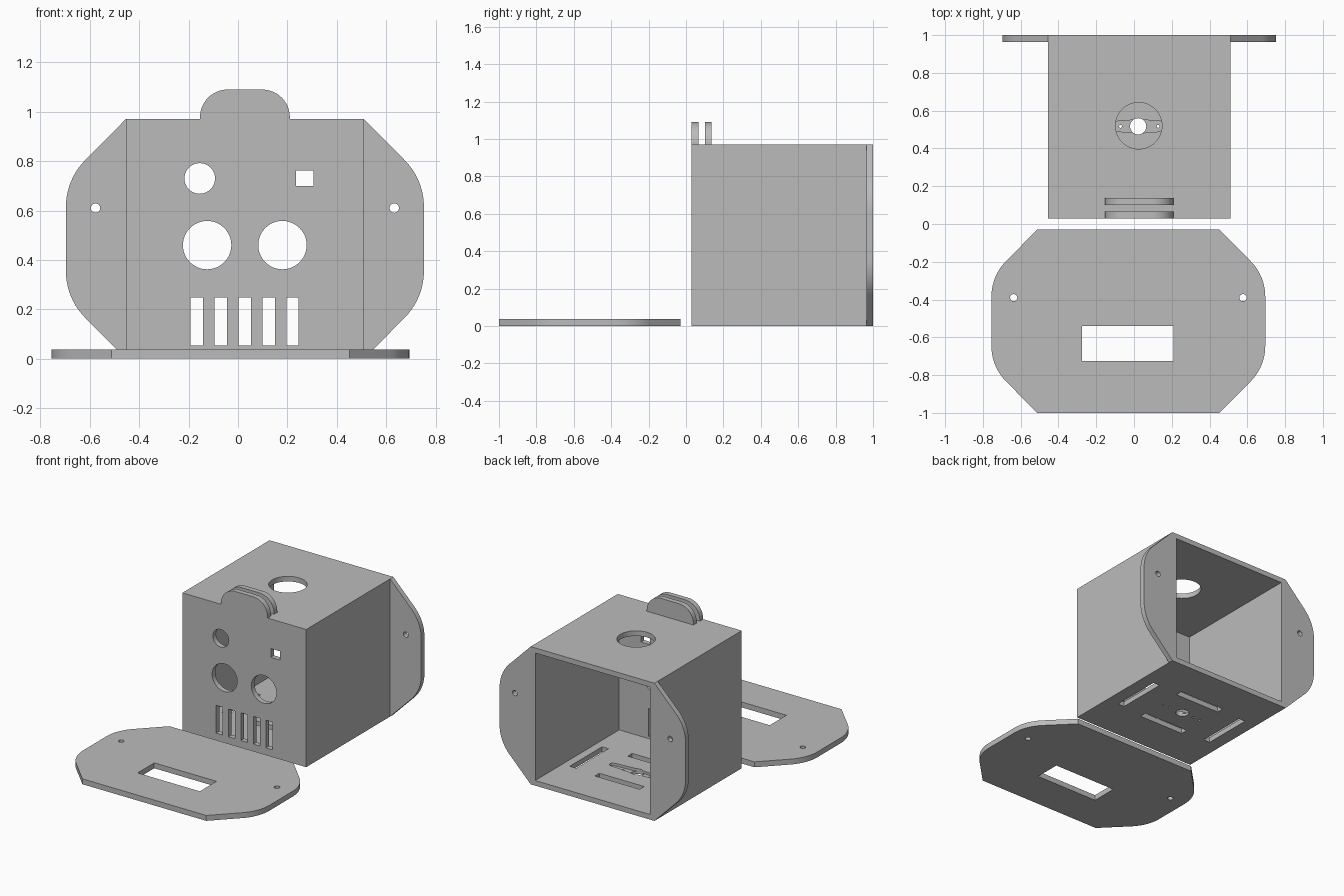
import bpy, bmesh, math

cube = bpy.data.objects.get("Cube")
if cube:
    bpy.data.objects.remove(cube, do_unlink=True)

T = 0.036              # wall thickness
CX, LID_X = 0.028, -0.03
HALF, WIDE, H = 0.4825, 0.725, 0.97
FRONT, BACK = 0.03, 1.0
MID_Y = 0.517

grey = bpy.data.materials.new("plain grey")
grey.use_nodes = True
grey.diffuse_color = (0.5, 0.5, 0.5, 1)
grey.node_tree.nodes["Principled BSDF"].inputs["Base Color"].default_value = (0.5, 0.5, 0.5, 1)


def prism(name, outline, axis, lo, hi):
    """Extrude a 2D outline along y (outline in x, z) or z (outline in x, y)."""
    place = (lambda p, d: (p[0], d, p[1])) if axis == "y" else (lambda p, d: (p[0], p[1], d))
    bm = bmesh.new()
    face = bm.faces.new([bm.verts.new(place(p, lo)) for p in outline])
    out = bmesh.ops.extrude_face_region(bm, geom=[face])
    shift = place((0, 0), hi - lo)
    bmesh.ops.translate(bm, vec=shift, verts=[v for v in out["geom"] if isinstance(v, bmesh.types.BMVert)])
    bmesh.ops.recalc_face_normals(bm, faces=bm.faces)
    mesh = bpy.data.meshes.new(name)
    bm.to_mesh(mesh)
    bm.free()
    mesh.materials.append(grey)
    obj = bpy.data.objects.new(name, mesh)
    bpy.context.collection.objects.link(obj)
    return obj


def cut(obj, outline, axis, lo, hi):
    """Cut an extruded outline out of an object."""
    cutter = prism("cutter", outline, axis, lo, hi)
    cutter.hide_render = True
    mod = obj.modifiers.new("cut", "BOOLEAN")
    mod.operation, mod.solver, mod.object = "DIFFERENCE", "EXACT", cutter
    bpy.context.view_layer.objects.active = obj
    bpy.ops.object.modifier_apply(modifier=mod.name)
    bpy.data.objects.remove(cutter, do_unlink=True)


def arc(cx, cy, r, a0, a1, n):
    angles = [math.radians(a0 + (a1 - a0) * i / n) for i in range(n + 1)]
    return [(cx + r * math.cos(a), cy + r * math.sin(a)) for a in angles]


def circle(cx, cy, r, n=40):
    return arc(cx, cy, r, 0, 360, n)[:-1]


def rect(cx, cy, w, h):
    return [(cx + sx * w / 2, cy + sy * h / 2) for sx, sy in ((-1, -1), (1, -1), (1, 1), (-1, 1))]


def ear(side, cx, base=0):
    """Chamfered and rounded outer edge, from bottom to top."""
    r = 0.268
    pts = [(HALF, 0)] + arc(WIDE - r, H - 0.615, r, -45, 0, 10)
    pts += arc(WIDE - r, 0.615, r, 0, 45, 10) + [(HALF, H)]
    return [(cx + side * x, base + y) for x, y in pts]


# Open-backed housing
housing = prism("housing", rect(CX, H / 2, 2 * HALF, H), "y", FRONT, BACK)
cut(housing, rect(CX, H / 2, 2 * (HALF - T), H - 2 * T), "y", FRONT + T, BACK + 0.1)

# Front openings: button, sensor, two eyes and five vents
front_holes = [circle(-0.155, 0.73, 0.062), rect(0.27, 0.731, 0.07, 0.062),
               circle(-0.125, 0.46, 0.098, 48), circle(0.18, 0.46, 0.098, 48)]
front_holes += [rect(CX + i * 0.097 - 0.001, 0.15, 0.05, 0.195) for i in range(-2, 3)]
for hole in front_holes:
    cut(housing, hole, "y", FRONT - 0.05, FRONT + T + 0.05)

# Round opening in the roof
cut(housing, circle(CX - 0.003, MID_Y + 0.003, 0.123, 48), "z", H - T - 0.05, H + 0.05)

# Floor: slots, shallow arm-shaped recess, shaft hole and screw holes
floor_holes = [circle(CX - 0.006, MID_Y, 0.043)]
for s in (-1, 1):
    floor_holes.append(rect(CX + s * 0.365, MID_Y, 0.05, 0.36))
    floor_holes.append(rect(CX, MID_Y + s * 0.183, 0.35, 0.05))
    floor_holes += [circle(CX + s * d, MID_Y, 0.008, 12) for d in (0.1, 0.155)]
arm = arc(CX + 0.18, MID_Y, 0.022, -90, 90, 10) + [(CX, MID_Y + 0.036)]
arm += arc(CX - 0.18, MID_Y, 0.022, 90, 270, 10) + [(CX, MID_Y - 0.036)]
cut(housing, arm, "z", T / 2, T + 0.05)
for hole in floor_holes:
    cut(housing, hole, "z", -0.05, T + 0.05)

# Mounting flanges at the back
flanges = []
for side, name in ((1, "left_flange"), (-1, "right_flange")):
    flange = prism(name, ear(side, CX), "y", BACK - T, BACK)
    cut(flange, circle(CX + side * 0.605, 0.61, 0.019, 24), "y", BACK - 0.1, BACK + 0.1)
    flanges.append(flange)

# Pair of rounded tabs on the roof
tab_outline = [(CX + 0.182, H)] + arc(CX + 0.07, 0.978, 0.112, 0, 90, 12)
tab_outline += arc(CX - 0.07, 0.978, 0.112, 90, 180, 12) + [(CX - 0.182, H)]
tabs = [prism(name, tab_outline, "y", y, y + T)
        for name, y in (("front_tab", FRONT), ("rear_tab", FRONT + 0.071))]

# Loose back cover lying in front
cover = prism("back_cover", ear(1, LID_X, -1) + ear(-1, LID_X, -1)[::-1], "z", 0, 0.038)
cut(cover, rect(-0.0325, -0.632, 0.485, 0.185), "z", -0.1, 0.1)
for side in (-1, 1):
    cut(cover, circle(LID_X + side * 0.607, -0.39, 0.019, 24), "z", -0.1, 0.1)

# Smooth curved walls, keep edges sharp
bpy.ops.object.select_all(action="DESELECT")
for obj in [housing, cover] + flanges + tabs:
    obj.select_set(True)
bpy.context.view_layer.objects.active = housing
bpy.ops.object.shade_smooth_by_angle(angle=math.radians(31))
